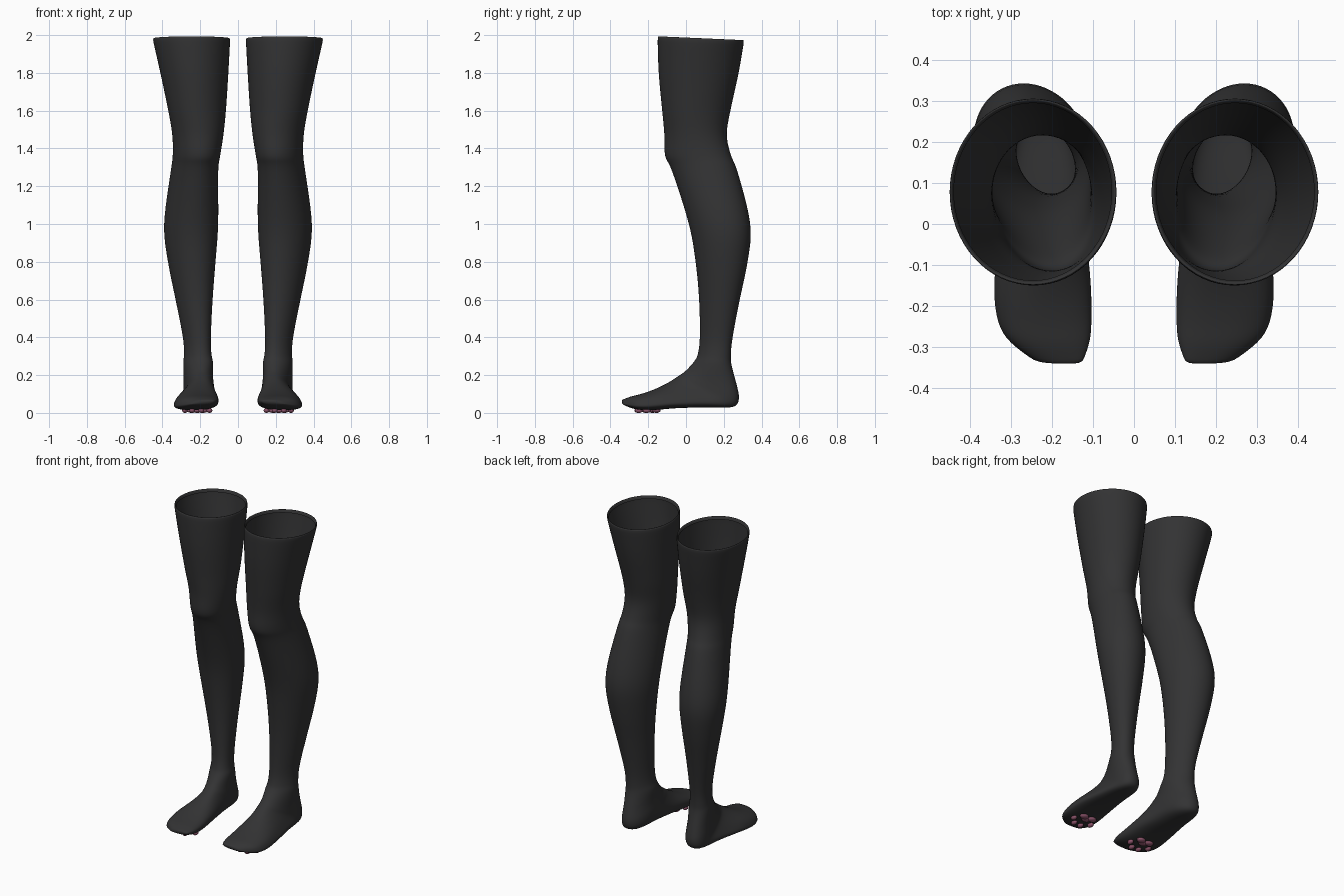
import bpy, bmesh, math

if "Cube" in bpy.data.objects:
    bpy.data.objects.remove(bpy.data.objects["Cube"])

SEG = 32    # points round each ring
STEPS = 3   # rings between guide sections


def material(name, rgb):
    m = bpy.data.materials.new(name)
    m.diffuse_color = (*rgb, 1)
    m.use_nodes = True
    m.node_tree.nodes["Principled BSDF"].inputs["Base Color"].default_value = m.diffuse_color
    return m


charcoal = material("charcoal_fabric", (0.033, 0.033, 0.034))
pink = material("dusty_pink", (0.27, 0.09, 0.15))

# Level leg sections: height, front y, back y, inner x, outer x
LEG = [
    (1.99, -.152, .309, .040, .453),
    (1.80, -.146, .280, .050, .412),
    (1.60, -.127, .236, .063, .370),
    (1.47, -.115, .216, .077, .348),
    (1.36, -.112, .240, .095, .345),
    (1.28, -.074, .273, .106, .355),
    (1.00, .015, .343, .105, .392),
    (0.80, .050, .327, .120, .370),
    (0.60, .069, .285, .136, .329),
    (0.40, .073, .247, .146, .289),
]
# Tilted foot sections: instep y, z, sole y, z, inner x, outer x
FOOT = [
    (.063, .315, .238, .305, .143, .284),
    (.045, .275, .242, .25, .134, .288),
    (.000, .225, .270, .145, .135, .286),
    (-.030, .203, .281, .075, .132, .287),
    (-.055, .186, .250, .030, .130, .290),
    (-.105, .155, .110, .029, .123, .308),
    (-.175, .122, -.050, .025, .110, .333),
    (-.240, .100, -.180, .014, .106, .336),
    (-.295, .086, -.270, .020, .111, .309),
    (-.343, .067, -.338, .045, .133, .228),
]


def clamp(v):
    return max(0.0, min(1.0, v))


def spline(p, q, r, s, t):
    return tuple(b + t / 2 * (c - a + t * (2 * a - 5 * b + 4 * c - d + t * (3 * (b - c) + d - a)))
                 for a, b, c, d in zip(p, q, r, s))


def sections():
    # The rim dips slightly toward the back
    keys = [(fy, z, by, z - .02 * clamp((z - 1.8) / .19), xi, xo) for z, fy, by, xi, xo in LEG] + FOOT
    last = len(keys) - 1
    path = []
    for i in range(last):
        pts = [keys[max(0, min(last, i + k))] for k in (-1, 0, 1, 2)]
        path += [spline(*pts, j / STEPS) for j in range(STEPS)]
    path.append(keys[-1])
    # Rolled rim: one ring raised, one tucked inside
    fy, fz, by, bz, xi, xo = path[0]
    rim = [(fy + d, fz + h, by - d, bz + h, xi + d, xo - d) for d, h in ((.013, -.015), (.006, .009))]
    return rim + path


def spow(v, n):
    return math.copysign(abs(v) ** (2 / n), v)


def finish(name, bm, mat):
    bmesh.ops.recalc_face_normals(bm, faces=bm.faces)
    for f in bm.faces:
        f.smooth = True
    me = bpy.data.meshes.new(name)
    bm.to_mesh(me)
    bm.free()
    me.materials.append(mat)
    ob = bpy.data.objects.new(name, me)
    bpy.context.collection.objects.link(ob)
    return ob


def stocking(side, s):
    bm = bmesh.new()
    rings = []
    for fy, fz, by, bz, xi, xo in sections():
        # Foot rings are squarer with their widest line near the sole
        foot = clamp((.2 - (fz + bz) / 2) / .1)
        w, n = .5 - .1 * foot, 2 + .45 * foot
        skew = -.02 * clamp((1.6 - fz) / .25)   # shin and instep ridge lie inward
        cy, cz = by + (fy - by) * w, bz + (fz - bz) * w
        ring = []
        for i in range(SEG):
            a = 2 * math.pi * i / SEG
            c, q = spow(math.cos(a), n), spow(math.sin(a), n)
            ty, tz = (fy, fz) if c > 0 else (by, bz)
            x = (xi + xo) / 2 + (xo - xi) / 2 * q + skew * c
            ring.append(bm.verts.new((s * x, cy + (ty - cy) * abs(c), cz + (tz - cz) * abs(c))))
        rings.append(ring)
    for r0, r1 in zip(rings, rings[1:]):
        for i in range(SEG):
            j = (i + 1) % SEG
            bm.faces.new((r0[i], r0[j], r1[j], r1[i]))
    bm.faces.new(rings[-1])
    ob = finish(side + "_stocking", bm, charcoal)
    sub = ob.modifiers.new("smooth", 'SUBSURF')
    sub.levels = sub.render_levels = 1


# Paw print under the ball of the foot: three palm lobes and four toe beans
PALM = [(.215, -.178), (.186, -.157), (.244, -.157)]
BEANS = [(.151, -.212), (.194, -.252), (.243, -.249), (.281, -.207)]


def paw_print(side, s):
    bm = bmesh.new()
    for pads, rx, ry in ((PALM, .028, .023), (BEANS, .015, .022)):
        for x, y in pads:
            for v in bmesh.ops.create_uvsphere(bm, u_segments=16, v_segments=10, radius=1)["verts"]:
                v.co = (s * (x + v.co.x * rx), y + v.co.y * ry, .013 + v.co.z * .013)
    finish(side + "_paw_pads", bm, pink)


for side, s in (("right", 1), ("left", -1)):
    stocking(side, s)
    paw_print(side, s)
